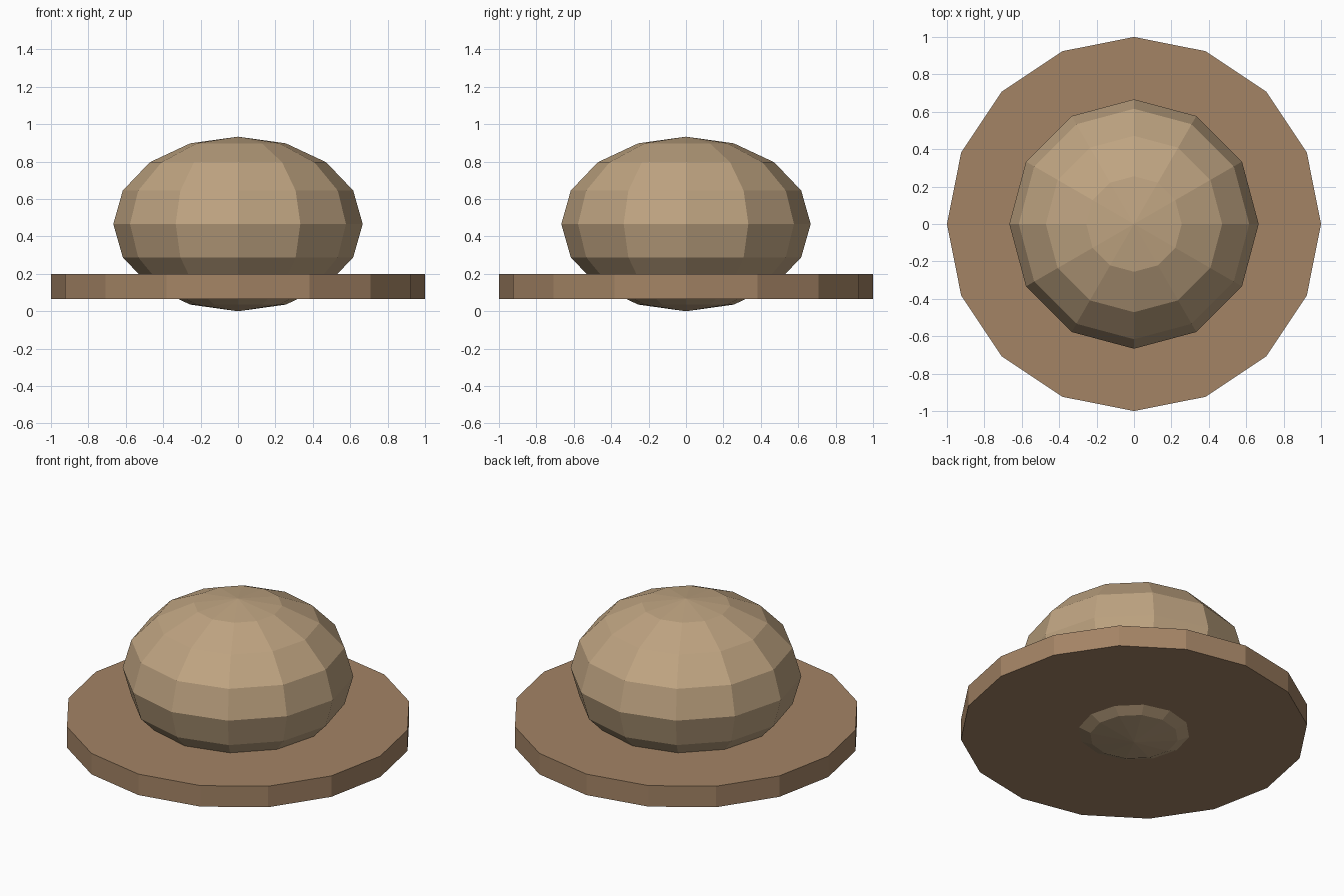
import bpy

if "Cube" in bpy.data.objects:
    bpy.data.objects.remove(bpy.data.objects["Cube"])


def finish(name, color):
    obj = bpy.context.object
    obj.name = name
    mat = bpy.data.materials.new(name + "_material")
    mat.diffuse_color = (*color, 1)
    mat.use_nodes = True
    mat.node_tree.nodes["Principled BSDF"].inputs["Base Color"].default_value = mat.diffuse_color
    obj.data.materials.append(mat)
    return obj


# Flat sixteen-sided brim
bpy.ops.mesh.primitive_cylinder_add(vertices=16, radius=1, depth=0.1333,
                                    location=(0, 0, 0.1333))
finish("brim", (0.37, 0.23, 0.13))

# Squashed low-poly dome, a full sphere poking out below the brim
bpy.ops.mesh.primitive_uv_sphere_add(segments=12, ring_count=8, radius=0.6667,
                                     location=(0, 0, 0.4667))
dome = finish("dome", (0.52, 0.37, 0.22))
dome.scale.z = 0.7
